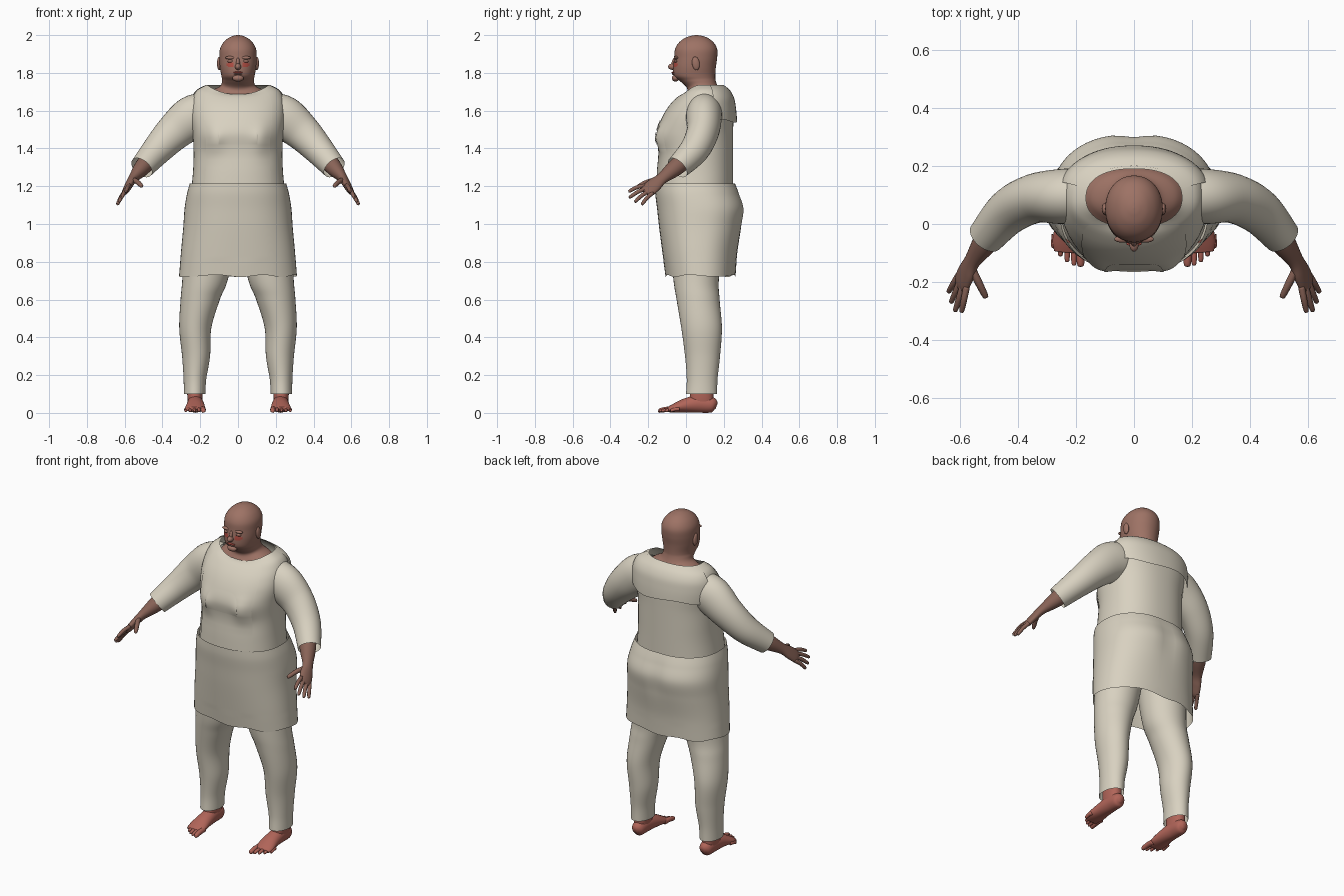
import bpy, bmesh
from math import sin, cos, pi, exp, radians
from mathutils import Vector

cube = bpy.data.objects.get("Cube")
if cube:
    bpy.data.objects.remove(cube)


def material(name, r, g, b):
    m = bpy.data.materials.new(name)
    m.use_nodes = True
    m.diffuse_color = (r, g, b, 1)
    node = m.node_tree.nodes["Principled BSDF"]
    node.inputs["Base Color"].default_value = (r, g, b, 1)
    node.inputs["Roughness"].default_value = 0.8
    return m


CLOTH = material("cream cloth", .69, .64, .53)
SKIN = material("brown skin", .34, .17, .13)
HAND = material("dark skin", .25, .125, .095)
FOOT = material("reddish skin", .44, .13, .10)
BLUSH = material("red blush", .46, .08, .06)


def blend(keys, t):
    """Smooth curve through rows of numbers; t counts rows."""
    n = len(keys)
    i = min(int(t), n - 2)
    f = t - i
    a, b, c, d = (keys[min(max(i + k, 0), n - 1)] for k in (-1, 0, 1, 2))
    return [q + .5 * f * (r - p + f * (2*p - 5*q + 4*r - s + f * (3*(q - r) + s - p)))
            for p, q, r, s in zip(a, b, c, d)]


def skin_rows(name, rows, mat, closed=True, caps=False):
    """Joins rows of points into a smooth surface."""
    bm = bmesh.new()
    grid = [[bm.verts.new(p) for p in row] for row in rows]
    for lo, hi in zip(grid, grid[1:]):
        n = len(lo)
        for j in range(n if closed else n - 1):
            k = (j + 1) % n
            bm.faces.new((lo[j], lo[k], hi[k], hi[j]))
    if caps:
        bm.faces.new(grid[0][::-1])
        bm.faces.new(grid[-1])
    bmesh.ops.recalc_face_normals(bm, faces=bm.faces)
    for f in bm.faces:
        f.smooth = True
    me = bpy.data.meshes.new(name)
    bm.to_mesh(me)
    bm.free()
    me.materials.append(mat)
    ob = bpy.data.objects.new(name, me)
    bpy.context.collection.objects.link(ob)
    return ob


def section(keys, t, a, shape=None, power=2.3):
    """Point on a body section: z, centre x, half width, front y, back y, front dip."""
    z, cx, hw, yf, yb, dip = blend(keys, t)
    c, s = cos(a), sin(a)
    e = 2 / power
    x = hw * abs(c) ** e * (1 if c > 0 else -1)
    y = (yf + yb) / 2 + (yb - yf) / 2 * abs(s) ** e * (1 if s > 0 else -1)
    p = Vector((cx + x, y, z - dip * max(0, -s) ** 2))
    return shape(p) if shape else p


def loft(name, keys, mat, shape=None, caps=False, steps=8, sides=56, power=2.3):
    m = (len(keys) - 1) * steps
    rows = [[section(keys, i / steps, 2 * pi * j / sides, shape, power)
             for j in range(sides)] for i in range(m + 1)]
    return skin_rows(name, rows, mat, caps=caps)


def panel(name, keys, a0, a1, low, high, gap0, gap1, shape):
    """Thin cloth layer lying over a loft; low and high may vary along its width."""
    rows = []
    for i in range(21):
        row = []
        for j in range(49):
            u = j / 48
            t = low(u) + (high(u) - low(u)) * i / 20
            p = section(keys, t, radians(a0 + (a1 - a0) * u), shape)
            out = Vector((p.x, p.y - .06, 0)).normalized()
            row.append(p + out * (gap0 + (gap1 - gap0) * i / 20))
        rows.append(row)
    return skin_rows(name, rows, CLOTH, closed=False)


def tube(name, keys, mat, s=1, side=(0, 1, 0), caps=True, steps=6, sides=24):
    """Limb along x, y, z with two radii; s = -1 mirrors it."""
    m = (len(keys) - 1) * steps
    pts = [blend(keys, i / steps) for i in range(m + 1)]
    rows = []
    for i, p in enumerate(pts):
        tan = (Vector(pts[min(i + 1, m)][:3]) - Vector(pts[max(i - 1, 0)][:3])).normalized()
        u = Vector(side)
        u = (u - tan * u.dot(tan)).normalized()
        v = tan.cross(u)
        ring = [Vector(p[:3]) + u * p[3] * cos(2*pi*j/sides) + v * p[4] * sin(2*pi*j/sides)
                for j in range(sides)]
        rows.append([Vector((q.x * s, q.y, q.z)) for q in ring])
    return skin_rows(name, rows, mat, caps=caps)


def digit(name, a, b, r, mat, s, bend=.006):
    """Finger or toe with a rounded tip."""
    a, b = Vector(a), Vector(b)
    mid = a.lerp(b, .5) + Vector((0, 0, bend))
    tip = a.lerp(b, .93)
    tube(name, [(*a, r, r), (*mid, r * .95, r * .95), (*tip, r * .75, r * .75),
                (*b, r * .2, r * .2)], mat, s, side=(1, 0, 0), steps=4, sides=10)


def ball(name, loc, size, mat, tilt=0):
    bpy.ops.mesh.primitive_uv_sphere_add(segments=24, ring_count=14, location=loc,
                                         rotation=(tilt, 0, 0))
    ob = bpy.context.object
    ob.name = name
    ob.scale = size
    ob.data.materials.append(mat)
    bpy.ops.object.shade_smooth()


# Tunic with bust, layered front and a loose yoke over the back
def bust(p):
    if p.y < .05:
        p.y -= .022 * exp(-((abs(p.x) - .12) / .05) ** 2 - ((p.z - 1.45) / .06) ** 2)
    return p


tunic = [(1.15, 0, .25, -.155, .25, 0), (1.28, 0, .238, -.15, .25, 0),
         (1.38, 0, .235, -.142, .25, 0), (1.48, 0, .24, -.152, .25, 0),
         (1.56, 0, .25, -.125, .25, 0), (1.62, 0, .25, -.09, .247, 0),
         (1.67, 0, .24, -.055, .24, .01), (1.71, 0, .215, -.03, .22, .03),
         (1.737, 0, .165, -.01, .19, .05)]
loft("tunic", tunic, CLOTH, bust)
panel("tunic_front", tunic, -132, -48, lambda u: 0, lambda u: 7.9, .004, .004, bust)
panel("bust_panel", tunic, -112, -68, lambda u: 2.4,
      lambda u: 2.5 + 1.35 * (1 - abs(2 * u - 1) ** 3) ** .5, .008, .008, bust)
panel("back_yoke", tunic, 15, 165, lambda u: 3.8 + .12 * sin(4 * pi * u),
      lambda u: 7.95, .02, .008, bust)


# Skirt with a wavy hem
def skirt_shape(p):
    if p.z < .8:
        p.z += .006 * sin(p.x * 25 + p.y * 18)
    if p.y > .1:
        p.y -= .012 * exp(-(p.x / .05) ** 2) * exp(-((p.z - 1.08) / .12) ** 2)
    return p


loft("skirt", [(.725, 0, .312, -.108, .262, 0), (.85, 0, .302, -.125, .272, 0),
               (.98, 0, .29, -.142, .295, 0), (1.08, 0, .283, -.153, .31, 0),
               (1.16, 0, .27, -.163, .285, 0), (1.215, 0, .255, -.165, .262, 0)],
     CLOTH, skirt_shape)

# Head, neck and upper chest
head = loft("head", [(1.65, 0, .19, -.035, .21, 0), (1.70, 0, .15, .0, .188, .01),
                     (1.73, 0, .095, .005, .168, .01), (1.76, 0, .085, -.03, .157, .005),
                     (1.785, 0, .088, -.063, .155, 0), (1.83, 0, .096, -.068, .158, 0),
                     (1.88, 0, .099, -.063, .165, 0), (1.925, 0, .096, -.058, .165, 0),
                     (1.96, 0, .078, -.038, .147, 0), (1.985, 0, .05, -.005, .115, 0),
                     (1.997, 0, .022, .03, .08, 0), (2.0, 0, .002, .053, .057, 0)],
            SKIN, caps=True, power=2.1)
head.data.materials.append(BLUSH)
for f in head.data.polygons:
    c = f.center
    if c.y < 0 and ((abs(c.x) - .042) / .02) ** 2 + ((c.z - 1.843) / .014) ** 2 < 1:
        f.material_index = 1
ball("nose", (0, -.07, 1.833), (.016, .025, .017), SKIN)
ball("nose_bridge", (0, -.062, 1.855), (.01, .014, .028), SKIN, -.25)
ball("upper_lip", (0, -.068, 1.802), (.026, .008, .005), BLUSH)
ball("lower_lip", (0, -.067, 1.794), (.021, .008, .005), SKIN)
ball("chin", (0, -.055, 1.772), (.03, .02, .018), SKIN)

for s, tag in ((1, "left"), (-1, "right")):
    ball(tag + "_ear", (s * .1, .052, 1.85), (.011, .02, .036), SKIN, .15)
    ball(tag + "_brow", (s * .04, -.052, 1.88), (.028, .012, .009), SKIN)
    ball(tag + "_eyelid", (s * .04, -.053, 1.862), (.017, .01, .008), SKIN)

    # Sleeve, forearm and hand
    tube(tag + "_sleeve", [(.14, .1, 1.60, .09, .10), (.24, .095, 1.565, .095, .115),
                           (.34, .088, 1.485, .085, .098), (.43, .043, 1.39, .078, .08),
                           (.51, -.045, 1.298, .063, .064)], CLOTH, s, caps=False, sides=32)
    across = Vector((.45, .63, -.63))
    tube(tag + "_forearm", [(.46, .01, 1.355, .05, .05), (.51, -.06, 1.295, .045, .043),
                            (.555, -.125, 1.243, .032, .025), (.575, -.165, 1.21, .04, .021),
                            (.592, -.2, 1.18, .041, .017), (.602, -.216, 1.167, .028, .009)],
         HAND, s, side=across)
    tips = {"index": (.594, -.305, 1.172), "middle": (.616, -.302, 1.14),
            "ring": (.63, -.272, 1.117), "little": (.639, -.235, 1.103)}
    for k, (finger, tip) in enumerate(tips.items()):
        base = Vector((.59, -.196, 1.184)) + across * (.021 * k - .0315)
        digit(tag + "_" + finger + "_finger", base, tip, .0115, HAND, s)
    digit(tag + "_thumb", (.56, -.15, 1.235), (.508, -.255, 1.2), .014, HAND, s)

    # Legging
    leg = [(1.0, .14, .14, -.09, .21, 0), (.72, .172, .122, -.068, .175, 0),
           (.6, .2, .104, -.05, .178, 0), (.45, .226, .085, -.025, .19, 0),
           (.3, .222, .074, -.005, .18, 0), (.18, .228, .06, .004, .167, 0),
           (.1, .23, .057, .0, .165, 0)]
    loft(tag + "_legging", [(z, s * cx, *rest) for z, cx, *rest in leg], CLOTH,
         sides=36, power=2)

    # Foot, ankle and toes
    loft(tag + "_ankle", [(.03, s * .226, .036, .02, .145, 0), (.08, s * .228, .04, .02, .145, 0),
                          (.15, s * .228, .042, .025, .145, 0)], FOOT, sides=24, caps=True)
    tube(tag + "_foot", [(.226, .162, .036, .012, .015), (.226, .14, .042, .036, .04),
                         (.226, .07, .048, .042, .047), (.225, 0, .04, .047, .038),
                         (.227, -.06, .026, .053, .024), (.229, -.095, .017, .046, .014)],
         FOOT, s, side=(1, 0, 0))
    for k in range(5):
        x = .187 + .0215 * k
        r = .0155 if k == 0 else .0105
        digit(f"{tag}_toe_{k + 1}", (x, -.06 + .006 * k, .02),
              (x - .004 + .002 * k, -.147 + .004 * k * k, .011), r, FOOT, s, .003)
